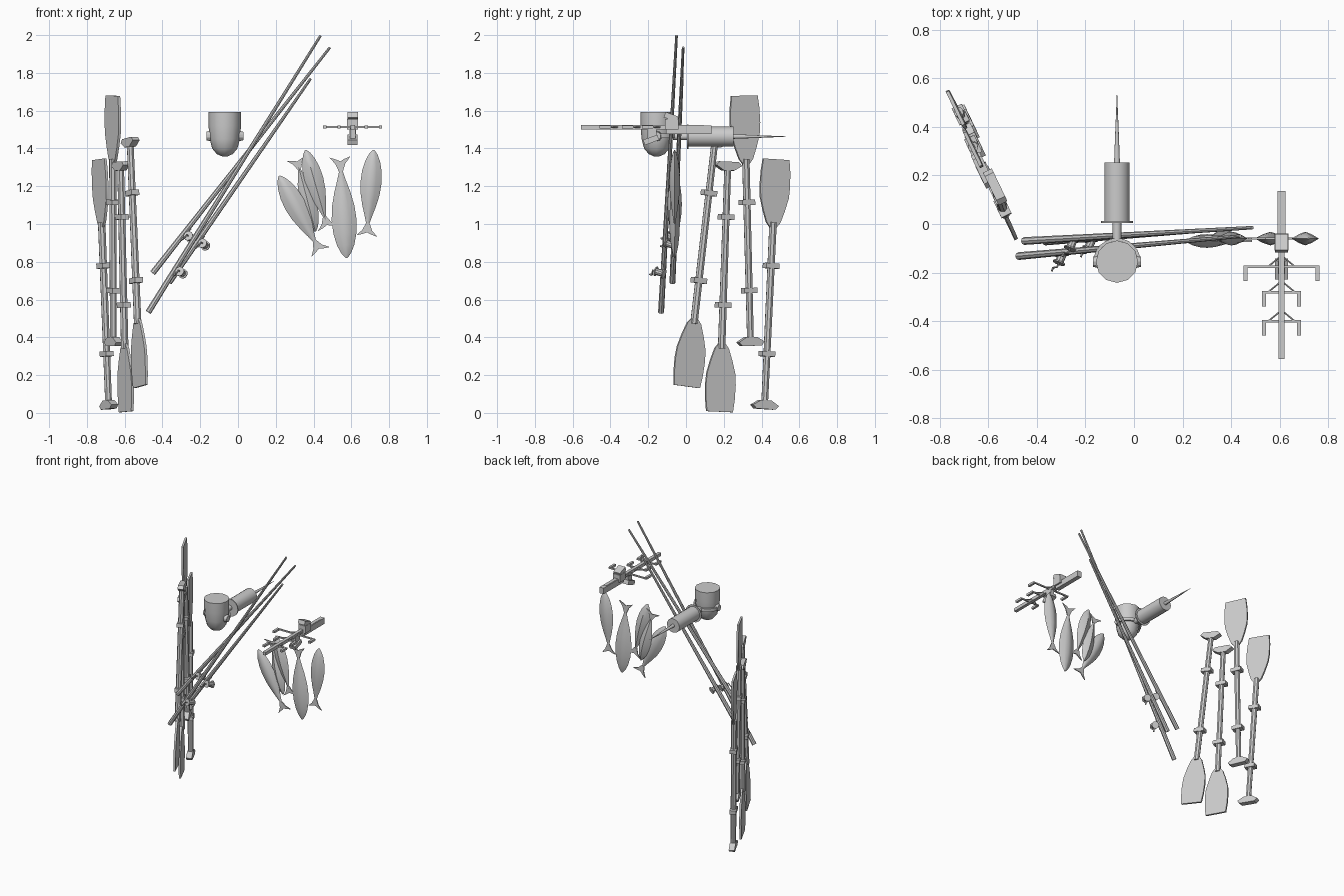
import bpy, bmesh, math
from mathutils import Vector, Matrix

if "Cube" in bpy.data.objects:
    bpy.data.objects.remove(bpy.data.objects["Cube"])

V = Vector


def finish(bm, name, smooth=None):
    bmesh.ops.recalc_face_normals(bm, faces=bm.faces)
    me = bpy.data.meshes.new(name)
    bm.to_mesh(me)
    bm.free()
    ob = bpy.data.objects.new(name, me)
    bpy.context.collection.objects.link(ob)
    if smooth:
        bpy.ops.object.select_all(action='DESELECT')
        ob.select_set(True)
        bpy.context.view_layer.objects.active = ob
        bpy.ops.object.shade_smooth_by_angle(angle=math.radians(smooth))
    return ob


def frame(origin, x, z):
    # matrix with local z along z and local x close to x
    z = V(z).normalized()
    x = V(x)
    x = (x - z * x.dot(z)).normalized()
    m = Matrix((x, z.cross(x), z)).transposed().to_4x4()
    m.translation = origin
    return m


def loft(bm, rings):
    rows = [[bm.verts.new(p) for p in r] for r in rings]
    n = len(rows[0])
    for a, b in zip(rows, rows[1:]):
        for i in range(n):
            bm.faces.new((a[i], a[(i + 1) % n], b[(i + 1) % n], b[i]))
    bm.faces.new(rows[0])
    bm.faces.new(rows[-1])


def lathe(bm, m, profile, n=8):
    # profile of (radius, height) spun about local z
    loft(bm, [[m @ V((r * math.cos(2 * math.pi * i / n), r * math.sin(2 * math.pi * i / n), h))
               for i in range(n)] for r, h in profile])


def rod(bm, a, b, r1, r2=None, n=6):
    a, b = V(a), V(b)
    d = b - a
    side = (0, 0, 1) if abs(d.normalized().z) < .9 else (1, 0, 0)
    lathe(bm, frame(a, side, d), [(r1, 0), (r1 if r2 is None else r2, d.length)], n)


def prism(bm, m, outline, t):
    # outline in local x, z extruded along local y
    loft(bm, [[m @ V((x, y, z)) for x, z in outline] for y in (-t / 2, t / 2)])


def box(bm, m, c, s):
    x, z = s[0] / 2, s[2] / 2
    prism(bm, m @ Matrix.Translation(c), [(-x, -z), (x, -z), (x, z), (-x, z)], s[1])


I = Matrix.Identity(4)

# paddles: grip end and blade end
paddles = [((-.572, .155, 1.455), (-.517, .003, .135)),
           ((-.622, .222, 1.33), (-.592, .177, .003)),
           ((-.66, .342, .355), (-.663, .308, 1.68)),
           ((-.684, .415, .02), (-.735, .477, 1.35))]
half_blade = [(.02, .965), (.04, .99), (.062, 1.05), (.082, 1.12), (.087, 1.18), (.084, 1.26), (.076, 1.325)]
grip = [(-.075, .02), (-.055, 0), (.055, 0), (.075, .02), (.03, .047), (-.03, .047)]
for k, (h, b) in enumerate(paddles):
    bm = bmesh.new()
    m = frame(V(h), (-.43, .9, 0), V(b) - V(h))
    lathe(bm, m, [(.019, .03), (.021, .99)], 8)
    prism(bm, m, grip, .04)
    prism(bm, m, half_blade + [(-x, z) for x, z in reversed(half_blade)], .014)
    for s in (.293, .76):
        box(bm, m, (0, 0, s), (.076, .046, .028))
    finish(bm, f"paddle_{k + 1}", 30)

# fishing rods with reels hung on the lower side
rods = [((-.452, -.07, .74), (.487, -.015, 1.935)),
        ((-.475, -.132, .533), (.437, -.05, 1.997)),
        ((-.365, -.072, .69), (.385, -.02, 1.77))]
for k, (a, b) in enumerate(rods):
    bm = bmesh.new()
    rod(bm, a, b, .016, .007, 8)
    finish(bm, f"fishing_rod_{k + 1}", 40)
    bm = bmesh.new()
    d = (V(b) - V(a)).normalized()
    p = V(a) + d * .27
    m = frame(p, V((.7, -.45, -.5)), d)
    box(bm, m, (.006, 0, 0), (.02, .014, .08))
    box(bm, m, (.02, 0, 0), (.03, .012, .015))
    side = m.to_3x3() @ V((0, 1, 0))
    c = m @ V((.042, 0, 0))
    spool = frame(c, d, side)
    lathe(bm, spool, [(.026, -.026), (.026, -.02), (.018, -.02), (.018, .02), (.026, .02), (.026, .026)], 10)
    # crank on the outward end of the spool
    s = side if side.y < 0 else -side
    rod(bm, c + s * .02, c + s * .045, .004)
    rod(bm, c + s * .043, c + s * .045 - d * .03, .004)
    rod(bm, c + s * .045 - d * .03, c + s * .06 - d * .03, .005)
    finish(bm, f"reel_{k + 1}", 30)

# fish: nose (x, z), tail (x, z), body half width, depth position
fish = [((.218, 1.255), (.435, .855), .056, -.07),
        ((.358, 1.392), (.475, .98), .05, -.06),
        ((.575, .82), (.54, 1.35), .066, -.06),
        ((.718, 1.392), (.682, .94), .056, -.06),
        ((.41, .96), (.31, 1.345), .045, -.05)]
body = [(0, .08), (.05, .4), (.13, .7), (.25, .93), (.38, 1), (.52, .9), (.66, .64), (.78, .34), (.86, .16), (.91, .14)]
for k, (a, b, w, y) in enumerate(fish):
    bm = bmesh.new()
    a, b = V((a[0], y, a[1])), V((b[0], y, b[1]))
    L = (b - a).length
    m = frame(a, (1, 0, 0), b - a)
    # diamond cross-section
    loft(bm, [[m @ V((w * f * x, .028 * f * t, s * L)) for x, t in
               ((-1, 0), (-.45, .66), (0, 1), (.45, .66), (1, 0), (.45, -.66), (0, -1), (-.45, -.66))]
              for s, f in body])
    prism(bm, m, [(-.01, .86 * L), (.01, .86 * L), (.026, .94 * L), (.056, 1.01 * L), (.02, .985 * L),
                  (0, .965 * L), (-.02, .985 * L), (-.056, 1.01 * L), (-.026, .94 * L)], .007)
    finish(bm, f"fish_{k + 1}", 45)

# round-bottomed pot
bm = bmesh.new()
c = V((-.07, -.155, 0))
lathe(bm, Matrix.Translation(c), [(.087, 1.594), (.086, 1.52), (.08, 1.45), (.067, 1.4), (.042, 1.37), (.012, 1.357)], 12)
finish(bm, "pot", 50)

# holding band around the back of the pot, with side pads
bm = bmesh.new()
rings = []
for i in range(13):
    t = math.pi * i / 12
    rings.append([c + V((r * math.cos(t), r * math.sin(t), z)) for r, z in
                  ((.085, 1.455), (.097, 1.455), (.097, 1.478), (.085, 1.478))])
loft(bm, rings)
for s in (-1, 1):
    rod(bm, c + V((s * .075, 0, 1.466)), c + V((s * .098, 0, 1.466)), .028, .022, 10)
finish(bm, "pot_band", 30)

# handle: neck, flange, barrel and spike along +y
bm = bmesh.new()
m = frame(V((-.07, 0, 1.463)), (1, 0, 0), (0, 1, 0))
lathe(bm, m, [(.018, -.07), (.018, .005), (.065, .005), (.065, .012), (.052, .012), (.052, .252), (.012, .252),
              (.008, .36), (.001, .53)], 16)
finish(bm, "spiked_handle", 30)

# rack beam with stock and blocks
X, Z = .607, 1.513
bm = bmesh.new()
box(bm, I, (X, -.23, Z), (.024, .65, .024))
box(bm, I, (X, .015, Z - .013), (.034, .24, .045))
box(bm, I, (X, -.075, Z + .015), (.058, .07, .055))
finish(bm, "rack_beam")
bm = bmesh.new()
box(bm, Matrix.Translation((X, -.08, 1.567)) @ Matrix.Rotation(-.35, 4, 'X'), (0, 0, 0), (.055, .07, .03))
box(bm, Matrix.Translation((X, -.185, 1.445)) @ Matrix.Rotation(.35, 4, 'X'), (0, 0, 0), (.052, .08, .03))
box(bm, I, (X, -.18, 1.48), (.03, .05, .06))
finish(bm, "rack_mounts")

# rack arms with forward prongs and diagonal struts
for k, (y, half) in enumerate([(-.175, .156), (-.28, .08), (-.4, .08)]):
    bm = bmesh.new()
    box(bm, I, (X, y, Z), (2 * half, .01, .01))
    for s in (-1, 1):
        box(bm, I, (X + s * (half - .008), y - .03, Z), (.017, .058, .016))
        rod(bm, (X, y + .045, Z), (X + s * .055, y, Z), .004)
    finish(bm, f"rack_arm_{k + 1}")
